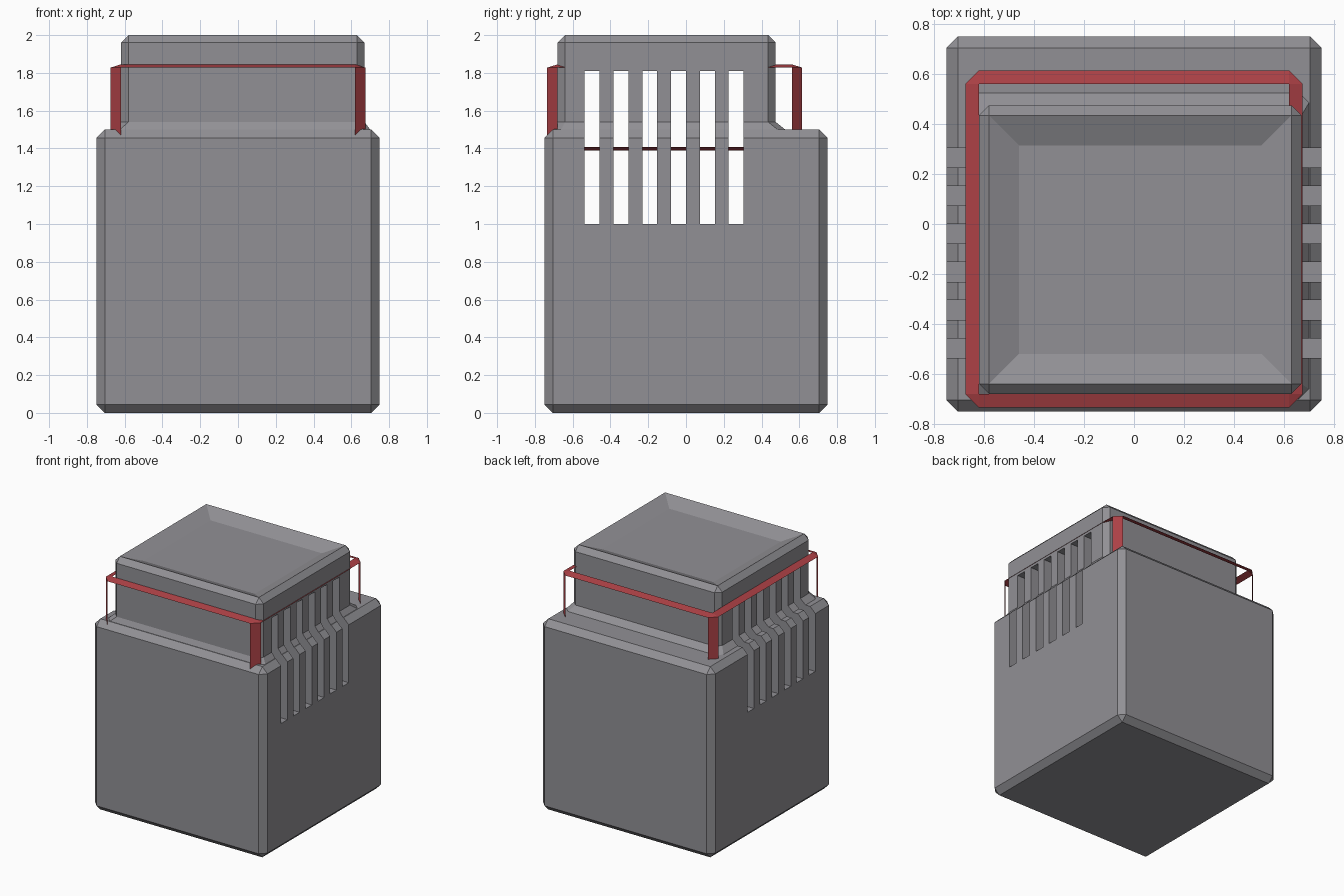
import bpy, bmesh

cube = bpy.data.objects.get("Cube")
if cube:
    bpy.data.objects.remove(cube, do_unlink=True)


def make_material(name, rgb):
    mat = bpy.data.materials.new(name)
    mat.use_nodes = True
    color = (*rgb, 1.0)
    mat.diffuse_color = color
    shader = mat.node_tree.nodes["Principled BSDF"]
    shader.inputs["Base Color"].default_value = color
    shader.inputs["Roughness"].default_value = 0.8
    return mat


def grow(rect, d):
    """Expand a rectangle (x0, x1, y0, y1) on every side."""
    x0, x1, y0, y1 = rect
    return (x0 - d, x1 + d, y0 - d, y1 + d)


def corner_points(rect, c):
    """Eight points of a rectangle with its corners chamfered by c."""
    x0, x1, y0, y1 = rect
    return [(x0 + c, y0), (x1 - c, y0), (x1, y0 + c), (x1, y1 - c),
            (x1 - c, y1), (x0 + c, y1), (x0, y1 - c), (x0, y0 + c)]


def loft(levels):
    """Closed skin through (z, rect, chamfer) levels, listed bottom to top."""
    bm = bmesh.new()
    rings = [[bm.verts.new((x, y, z)) for x, y in corner_points(rect, c)]
             for z, rect, c in levels]
    for low, high in zip(rings, rings[1:]):
        for i in range(8):
            j = (i + 1) % 8
            bm.faces.new((low[i], low[j], high[j], high[i]))
    bm.faces.new(rings[0][::-1])
    bm.faces.new(rings[-1])
    bmesh.ops.remove_doubles(bm, verts=bm.verts, dist=0.0005)
    bmesh.ops.recalc_face_normals(bm, faces=bm.faces)
    return bm


def to_object(name, bm, mat):
    mesh = bpy.data.meshes.new(name)
    bm.to_mesh(mesh)
    bm.free()
    mesh.materials.append(mat)
    obj = bpy.data.objects.new(name, mesh)
    bpy.context.collection.objects.link(obj)
    return obj


grey = make_material("warm_grey", (0.285, 0.28, 0.30))
red = make_material("band_red", (0.41, 0.052, 0.06))

# Main block with its stepped upper block, flared joint and dished top
base = (-0.75, 0.75, -0.75, 0.75)
upper = (-0.62, 0.67, -0.68, 0.475)
flare = (-0.665, 0.70, -0.70, 0.525)
b, u = 0.045, 0.04
body = to_object("body", loft([
    (0.0, grow(base, -b), 0),
    (b, base, b),
    (1.5 - b, base, b),
    (1.5, grow(base, -b), 0),
    (1.5, flare, u),
    (1.54, upper, u),
    (2.0 - u, upper, u),
    (2.0, grow(upper, -u), 0),
    (1.95, grow(upper, -u - 0.12), 0),
]), grey)

# Six vent slots cut right through from side to side
bm = bmesh.new()
for i in range(6):
    verts = bmesh.ops.create_cube(bm, size=1)["verts"]
    bmesh.ops.scale(bm, vec=(2, 0.079, 0.81), verts=verts)
    bmesh.ops.translate(bm, vec=(0, -0.497 + 0.1525 * i, 1.405), verts=verts)
cutter = to_object("vent_cutter", bm, grey)
cutter.hide_render = True

cut = body.modifiers.new("vents", 'BOOLEAN')
cut.operation = 'DIFFERENCE'
cut.solver = 'EXACT'
cut.object = cutter
bpy.context.view_layer.objects.active = body
bpy.ops.object.modifier_apply(modifier=cut.name)
bpy.data.objects.remove(cutter, do_unlink=True)

# Red frame: only the bevel strips of a chamfered box
frame = (-0.675, 0.675, -0.735, 0.615)
w, h = 0.055, 0.017
bm = loft([
    (1.39, grow(frame, -w), 0),
    (1.39 + h, frame, w),
    (1.845 - h, frame, w),
    (1.845, grow(frame, -w), 0),
])
panels = [f for f in bm.faces if max(abs(n) for n in f.normal) > 0.999]
bmesh.ops.delete(bm, geom=panels, context='FACES')
to_object("red_frame", bm, red)
